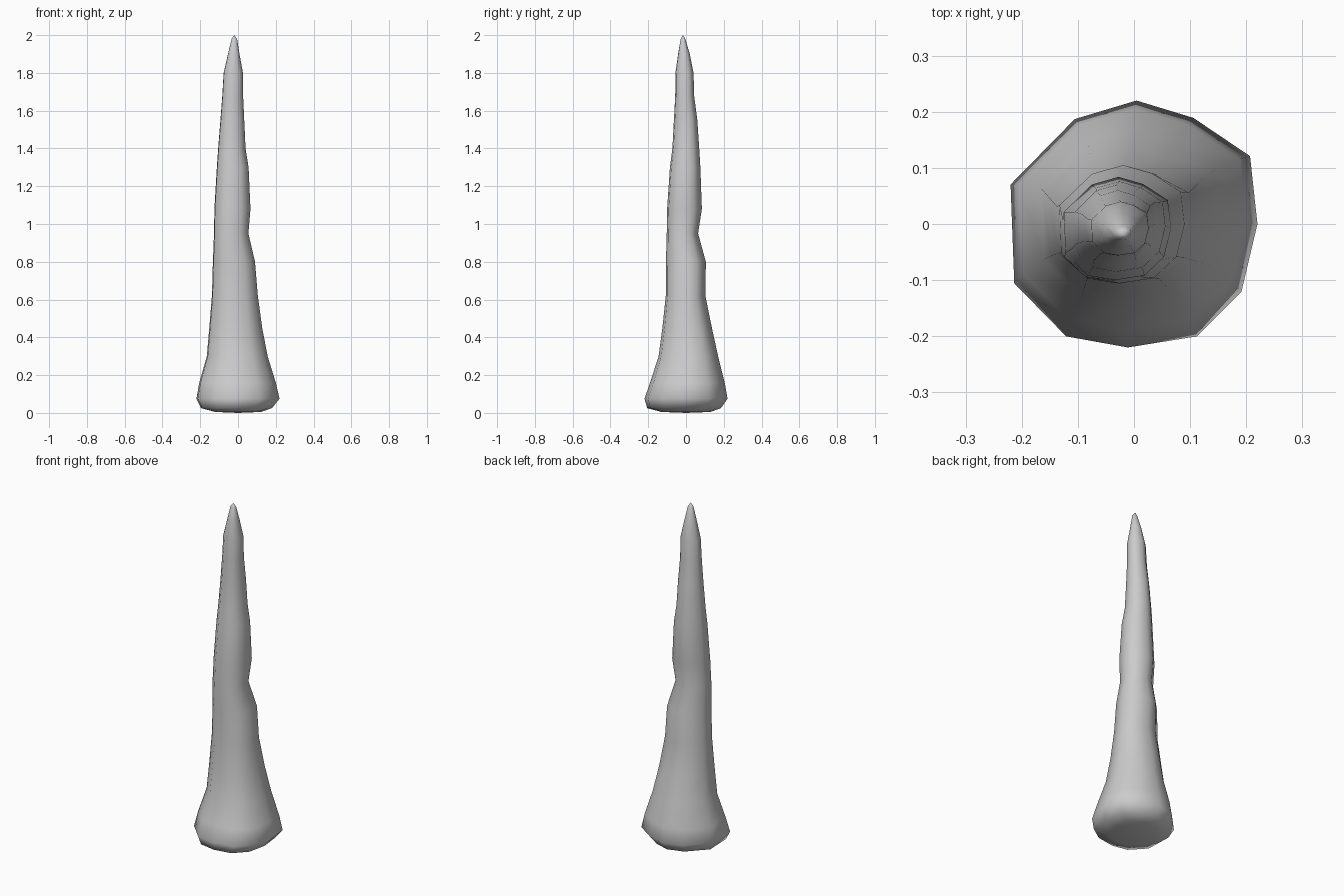
import bpy, bmesh

# Irregular eleven-sided outline of the foot, scaled to about -1..1
OUTLINE = [(1, 0), (.94, .55), (.48, .86), (.02, 1), (-.48, .85), (-1, .32),
           (-.97, -.48), (-.55, -.91), (-.05, -1), (.51, -.91), (.87, -.55)]

# Cross-sections: z, xmin, xmax, ymin, ymax
RINGS = [
    (.005, -.12, .12, -.13, .13),
    (.025, -.195, .18, -.205, .185),
    (.075, -.22, .22, -.22, .22),
    (.16, -.205, .20, -.19, .205),
    (.30, -.165, .157, -.145, .17),
    (.45, -.152, .128, -.125, .137),
    (.62, -.138, .105, -.107, .103),
    (.80, -.133, .09, -.106, .105),
    (.95, -.127, .055, -.102, .064),
    (1.08, -.125, .066, -.10, .084),
    (1.30, -.112, .056, -.085, .076),
    (1.40, -.105, .04, -.072, .07),
    (1.55, -.093, .033, -.064, .06),
    (1.68, -.083, .027, -.057, .043),
    (1.80, -.076, .026, -.056, .04),
    (1.90, -.053, .008, -.042, .02),
    (1.98, -.034, -.005, -.028, -.004),
]

bm = bmesh.new()
n = len(OUTLINE)
rings = []
for z, x0, x1, y0, y1 in RINGS:
    cx, cy, rx, ry = (x0 + x1) / 2, (y0 + y1) / 2, (x1 - x0) / 2, (y1 - y0) / 2
    rings.append([bm.verts.new((cx + rx * u, cy + ry * v, z)) for u, v in OUTLINE])

# Tapering sides
for a, b in zip(rings, rings[1:]):
    for i in range(n):
        j = (i + 1) % n
        bm.faces.new((a[i], a[j], b[j], b[i]))

# Blunt tip and slightly domed underside
tip = bm.verts.new((-.02, -.016, 2.0))
foot = bm.verts.new((0, 0, 0))
for i in range(n):
    j = (i + 1) % n
    bm.faces.new((rings[-1][i], rings[-1][j], tip))
    bm.faces.new((rings[0][j], rings[0][i], foot))

bmesh.ops.recalc_face_normals(bm, faces=bm.faces)
for f in bm.faces:
    f.smooth = True
mesh = bpy.data.meshes.new("stalagmite")
bm.to_mesh(mesh)
bm.free()
bpy.context.collection.objects.link(bpy.data.objects.new("stalagmite", mesh))
